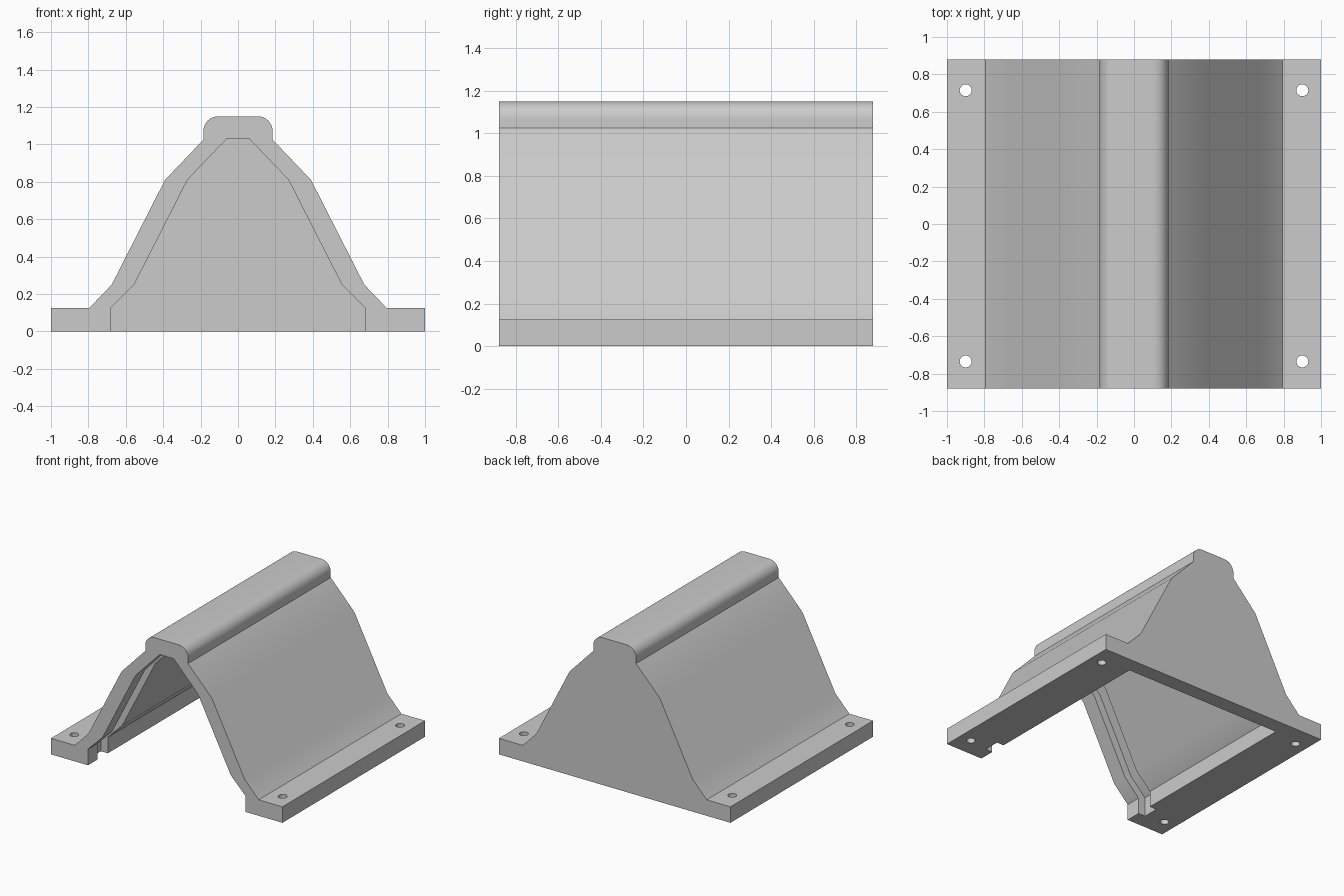
import bpy, bmesh, math

cube = bpy.data.objects.get("Cube")
if cube:
    bpy.data.objects.remove(cube, do_unlink=True)

HALF = 0.88          # half depth of the cover
FRONT = -HALF

grey = bpy.data.materials.new("light grey")
grey.use_nodes = True
grey.diffuse_color = (0.6, 0.6, 0.6, 1)
bsdf = next(n for n in grey.node_tree.nodes if n.type == 'BSDF_PRINCIPLED')
bsdf.inputs["Base Color"].default_value = grey.diffuse_color


def prism(name, half_profile, y0, y1):
    """Mirror a half profile (x, z) about x = 0 and extrude it along y."""
    outline = half_profile + [(-x, z) for x, z in reversed(half_profile)]
    bm = bmesh.new()
    face = bm.faces.new([bm.verts.new((x, y0, z)) for x, z in outline])
    ext = bmesh.ops.extrude_face_region(bm, geom=[face])
    moved = [v for v in ext["geom"] if isinstance(v, bmesh.types.BMVert)]
    bmesh.ops.translate(bm, verts=moved, vec=(0, y1 - y0, 0))
    bmesh.ops.recalc_face_normals(bm, faces=bm.faces)
    mesh = bpy.data.meshes.new(name)
    bm.to_mesh(mesh)
    bm.free()
    mesh.materials.append(grey)
    obj = bpy.data.objects.new(name, mesh)
    bpy.context.collection.objects.link(obj)
    return obj


def cut(target, cutter):
    """Subtract the cutter and remove it."""
    mod = target.modifiers.new("cut", 'BOOLEAN')
    mod.operation = 'DIFFERENCE'
    mod.solver = 'EXACT'
    mod.object = cutter
    cutter.hide_render = True
    bpy.context.view_layer.objects.active = target
    bpy.ops.object.modifier_apply(modifier=mod.name)
    bpy.data.objects.remove(cutter, do_unlink=True)


# Outer body: flanges, sloped sides and a rounded ridge
R = 0.08
ridge = [(0.185 - R + R * math.cos(a), 1.15 - R + R * math.sin(a))
         for a in (math.pi / 2 * i / 10 for i in range(11))]
outer = [(1, 0), (1, 0.125), (0.795, 0.125), (0.675, 0.25),
         (0.39, 0.81), (0.185, 1.025)] + ridge
cover = prism("ridged_cover", outer, FRONT, HALF)

# Hollow inside, open at the front and below, with a closed back wall
cavity = [(0.68, -0.1), (0.68, 0.125), (0.555, 0.25), (0.27, 0.81), (0.06, 1.03)]
cut(cover, prism("cavity_cutter", cavity, FRONT - 0.1, HALF - 0.12))

# Panel groove running round the inside near the open end
groove = [(0.74, -0.1), (0.74, 0.15), (0.61, 0.28), (0.325, 0.835), (0.085, 1.09)]
cut(cover, prism("groove_cutter", groove, FRONT + 0.12, FRONT + 0.245))

# Screw holes through the flanges
for x in (-0.9, 0.9):
    for y in (-0.735, 0.715):
        bpy.ops.mesh.primitive_cylinder_add(vertices=32, radius=0.032, depth=0.5,
                                            location=(x, y, 0.06))
        hole = bpy.context.object
        hole.data.materials.append(grey)
        cut(cover, hole)

# Smooth slopes and ridge, sharp corners
bpy.ops.object.select_all(action='DESELECT')
cover.select_set(True)
bpy.context.view_layer.objects.active = cover
bpy.ops.object.shade_smooth_by_angle(angle=math.radians(30))
